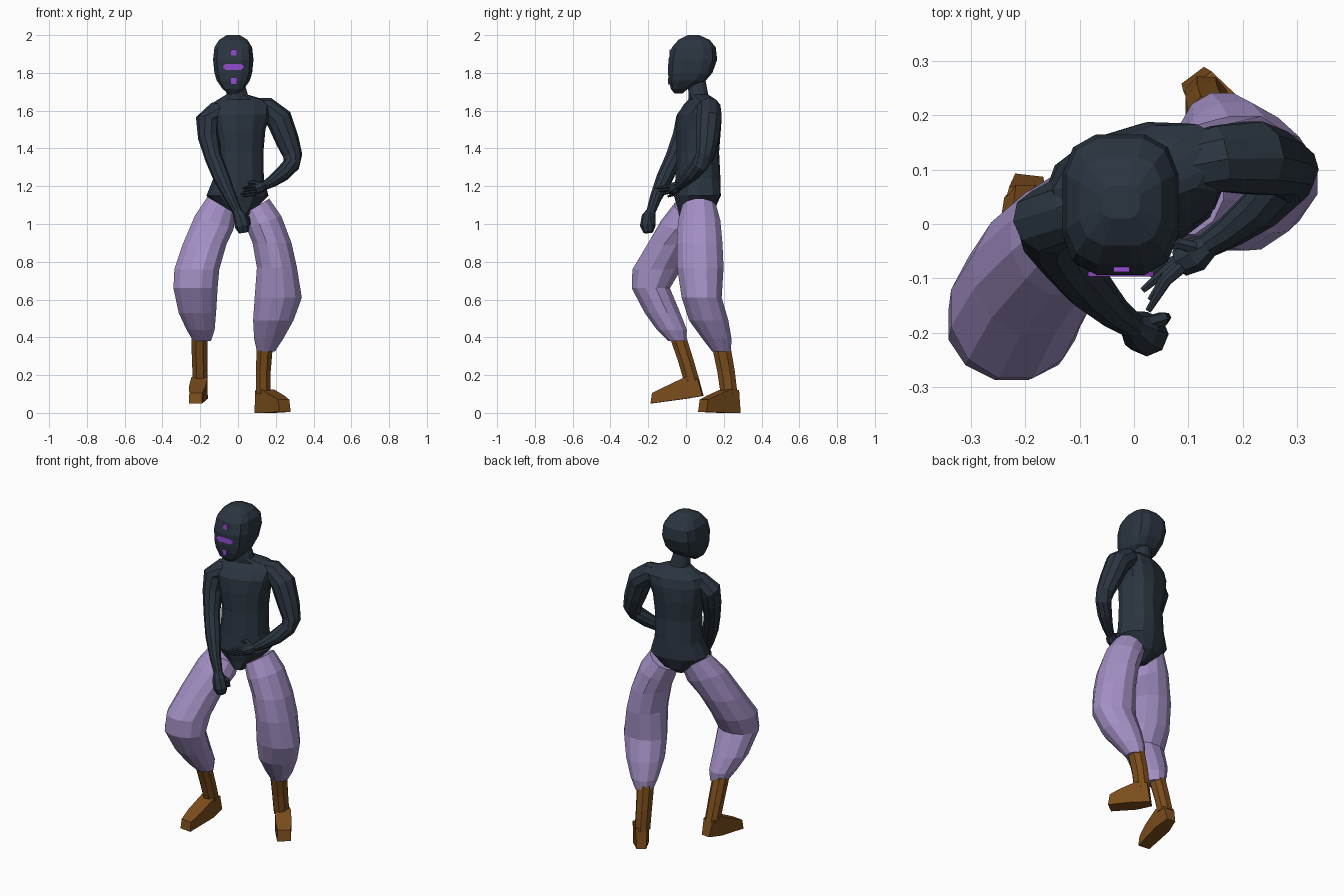
import bpy, bmesh, math
from mathutils import Vector


def material(name, rgb):
    m = bpy.data.materials.new(name)
    m.diffuse_color = (*rgb, 1)
    return m


SLATE = material("dark slate", (0.024, 0.036, 0.052))
LAVENDER = material("lavender cloth", (0.37, 0.28, 0.56))
BROWN = material("brown leather", (0.20, 0.075, 0.012))
VIOLET = material("bright violet", (0.30, 0.07, 0.62))


def finish(name, bm, mat):
    bmesh.ops.recalc_face_normals(bm, faces=bm.faces[:])
    me = bpy.data.meshes.new(name)
    bm.to_mesh(me)
    bm.free()
    me.materials.append(mat)
    ob = bpy.data.objects.new(name, me)
    bpy.context.collection.objects.link(ob)
    return ob


def skin(name, loops, mat):
    """Join point loops into a closed, flat-faced skin."""
    bm = bmesh.new()
    rows = [[bm.verts.new(p) for p in loop] for loop in loops]
    n = len(rows[0])
    for a, b in zip(rows, rows[1:]):
        for i in range(n):
            j = (i + 1) % n
            bm.faces.new((a[i], a[j], b[j], b[i]))
    bm.faces.new(rows[0])
    bm.faces.new(rows[-1])
    return finish(name, bm, mat)


def stack(name, rings, mat, sides=10, yaw=0.0, power=1.0, grow=1.0):
    """Level rings (x, y, z, rx, ry, slope along x)."""
    c, s = math.cos(yaw), math.sin(yaw)
    loops = []
    for x, y, z, rx, ry, *slope in rings:
        k = slope[0] if slope else 0
        loop = []
        for i in range(sides):
            a = 2 * math.pi * (i + 0.5) / sides
            u, v = [math.copysign(abs(t) ** power, t) for t in (math.cos(a), math.sin(a))]
            u, v = u * rx * grow, v * ry * grow
            dx = u * c - v * s
            loop.append((x + dx, y + u * s + v * c, z + k * dx))
        loops.append(loop)
    return skin(name, loops, mat)


def limb(name, path, mat, sides=8):
    """Rings (x, y, z, radius) square to the path."""
    pts = [Vector(p[:3]) for p in path]
    loops = []
    for i, p in enumerate(path):
        t = (pts[min(i + 1, len(pts) - 1)] - pts[max(i - 1, 0)]).normalized()
        u = t.cross(Vector((0, 1, 0))).normalized()
        v = t.cross(u)
        loops.append([pts[i] + p[3] * (u * math.cos(a) + v * math.sin(a))
                      for a in [2 * math.pi * k / sides for k in range(sides)]])
    return skin(name, loops, mat)


def foot(name, heel, toe, profile, mat):
    """Side profile (distance from heel, z, half width) from heel to toe."""
    h = Vector((*heel, 0))
    d = (Vector((*toe, 0)) - h).normalized()
    w = Vector((-d.y, d.x, 0))
    loops = [[h + d * s + w * hw * k + Vector((0, 0, z)) for s, z, hw in profile]
             for k in (-1, 1)]
    return skin(name, loops, mat)


def plate(name, outline, y, mat):
    return skin(name, [[(x, yy, z) for x, z in outline] for yy in (y, y + 0.009)], mat)


def square_plate(name, x, z, w, h, y, mat):
    return plate(name, [(x - w, z - h), (x + w, z - h), (x + w, z + h), (x - w, z + h)], y, mat)


# Head, blunt at the face, with a narrow chin
head_rows = [(1.69, -0.06, -0.02, 0.025), (1.715, -0.08, 0.01, 0.057),
             (1.76, -0.092, 0.105, 0.088), (1.80, -0.095, 0.14, 0.1),
             (1.87, -0.093, 0.165, 0.107), (1.935, -0.075, 0.158, 0.1),
             (1.975, -0.04, 0.125, 0.075), (2.0, 0.01, 0.07, 0.035)]
stack("head", [(-0.025, (f + b) / 2, z, rx, (b - f) / 2) for z, f, b, rx in head_rows],
      SLATE, 12, 0, 0.65, 1.022)

# Face marks
plate("eye_band", [(-0.085, 1.832), (-0.066, 1.848), (0.016, 1.848), (0.036, 1.832),
                   (0.014, 1.815), (-0.064, 1.815)], -0.0965, VIOLET)
square_plate("forehead_mark", -0.023, 1.908, 0.015, 0.015, -0.0885, VIOLET)
square_plate("chin_mark", -0.023, 1.756, 0.014, 0.017, -0.0955, VIOLET)

# Torso and neck, turned a little
stack("torso", [
    (0.005, 0.025, 1.03, 0.035, 0.06), (0.0, 0.055, 1.08, 0.09, 0.095),
    (-0.003, 0.06, 1.15, 0.162, 0.115), (0.003, 0.063, 1.24, 0.13, 0.113),
    (0.005, 0.063, 1.38, 0.126, 0.106), (0.0, 0.065, 1.50, 0.142, 0.112),
    (0.005, 0.07, 1.58, 0.165, 0.108), (0.015, 0.085, 1.63, 0.165, 0.085),
    (0.015, 0.085, 1.66, 0.12, 0.062), (-0.005, 0.065, 1.685, 0.055, 0.05),
    (-0.02, 0.055, 1.78, 0.043, 0.043)], SLATE, 12, math.radians(17), 0.85, 1.02)

# Right arm reaching down to a fist
limb("right_arm", [
    (-0.03, 0.065, 1.605, 0.05), (-0.115, 0.03, 1.585, 0.062), (-0.163, 0.005, 1.545, 0.063),
    (-0.157, -0.02, 1.46, 0.055), (-0.13, -0.065, 1.35, 0.046), (-0.085, -0.115, 1.24, 0.044),
    (-0.04, -0.16, 1.14, 0.032), (0.0, -0.188, 1.06, 0.024)], SLATE, 10)
limb("right_fist", [(-0.005, -0.185, 1.07, 0.024), (0.01, -0.197, 1.04, 0.037),
                    (0.024, -0.203, 0.99, 0.041), (0.03, -0.2, 0.955, 0.026)], SLATE)
limb("right_thumb", [(0.02, -0.185, 1.05, 0.014), (0.052, -0.175, 1.03, 0.014),
                     (0.06, -0.172, 0.995, 0.009)], SLATE, 6)

# Left arm bent across the waist, hand open
limb("left_arm", [
    (0.04, 0.095, 1.61, 0.055), (0.155, 0.12, 1.607, 0.064), (0.218, 0.122, 1.555, 0.07),
    (0.262, 0.112, 1.44, 0.062), (0.29, 0.10, 1.36, 0.051), (0.283, 0.075, 1.315, 0.045),
    (0.235, 0.03, 1.265, 0.041), (0.18, -0.012, 1.225, 0.031), (0.135, -0.04, 1.2, 0.023)],
     SLATE, 10)
limb("left_palm", [(0.14, -0.038, 1.205, 0.022), (0.115, -0.055, 1.193, 0.033),
                   (0.085, -0.07, 1.182, 0.028)], SLATE)
for i, tip in enumerate([(0.026, -0.16, 1.19), (0.03, -0.14, 1.175),
                         (0.016, -0.122, 1.158), (0.03, -0.094, 1.146)]):
    z = 1.203 - 0.014 * i
    limb("left_finger", [(0.09, -0.078 + 0.006 * i, z, 0.012),
                         (0.06, -0.105 + 0.01 * i, z - 0.006, 0.01), (*tip, 0.006)], SLATE, 6)
limb("left_thumb", [(0.115, -0.045, 1.21, 0.013), (0.08, -0.035, 1.222, 0.011),
                    (0.055, -0.045, 1.215, 0.007)], SLATE, 6)

# Baggy trouser legs
stack("right_trouser_leg", [
    (-0.088, 0.025, 1.10, 0.074, 0.085, -0.6), (-0.125, -0.022, 1.01, 0.103, 0.11, -0.35),
    (-0.178, -0.085, 0.89, 0.117, 0.122), (-0.218, -0.155, 0.76, 0.12, 0.13),
    (-0.225, -0.186, 0.66, 0.118, 0.102), (-0.215, -0.125, 0.53, 0.1, 0.095),
    (-0.198, -0.075, 0.44, 0.075, 0.08), (-0.19, -0.045, 0.38, 0.047, 0.048)],
      LAVENDER, 12, 0, 1, 1.025)
stack("left_trouser_leg", [
    (0.092, 0.07, 1.09, 0.074, 0.09, 0.6), (0.137, 0.07, 1.01, 0.093, 0.113, 0.35),
    (0.18, 0.072, 0.90, 0.104, 0.122), (0.206, 0.076, 0.77, 0.107, 0.124),
    (0.213, 0.083, 0.61, 0.126, 0.107), (0.187, 0.12, 0.49, 0.108, 0.105),
    (0.162, 0.165, 0.39, 0.077, 0.077), (0.148, 0.188, 0.325, 0.048, 0.05)],
      LAVENDER, 12, 0, 1, 1.025)

# Boots: shaft and wedge foot
stack("right_boot_shaft", [(-0.205, -0.045, 0.41, 0.046, 0.048),
                           (-0.203, -0.002, 0.28, 0.044, 0.045),
                           (-0.2, 0.03, 0.17, 0.042, 0.045)], BROWN, 8, 0, 0.9)
foot("right_boot_foot", (-0.193, 0.09), (-0.225, -0.185),
     [(0, 0.09, 0.026), (0.025, 0.18, 0.034), (0.09, 0.19, 0.044),
      (0.2, 0.138, 0.044), (0.268, 0.105, 0.034), (0.276, 0.05, 0.036),
      (0.09, 0.075, 0.044)], BROWN)
stack("left_boot_shaft", [(0.142, 0.185, 0.36, 0.046, 0.053),
                          (0.134, 0.212, 0.22, 0.042, 0.05),
                          (0.133, 0.228, 0.1, 0.041, 0.048)], BROWN, 8, 0, 0.9)
foot("left_boot_foot", (0.108, 0.274), (0.252, 0.082),
     [(0, 0.0, 0.026), (0.015, 0.12, 0.032), (0.08, 0.125, 0.043),
      (0.17, 0.092, 0.044), (0.225, 0.07, 0.036), (0.234, 0.005, 0.038),
      (0.09, 0.0, 0.044)], BROWN)
